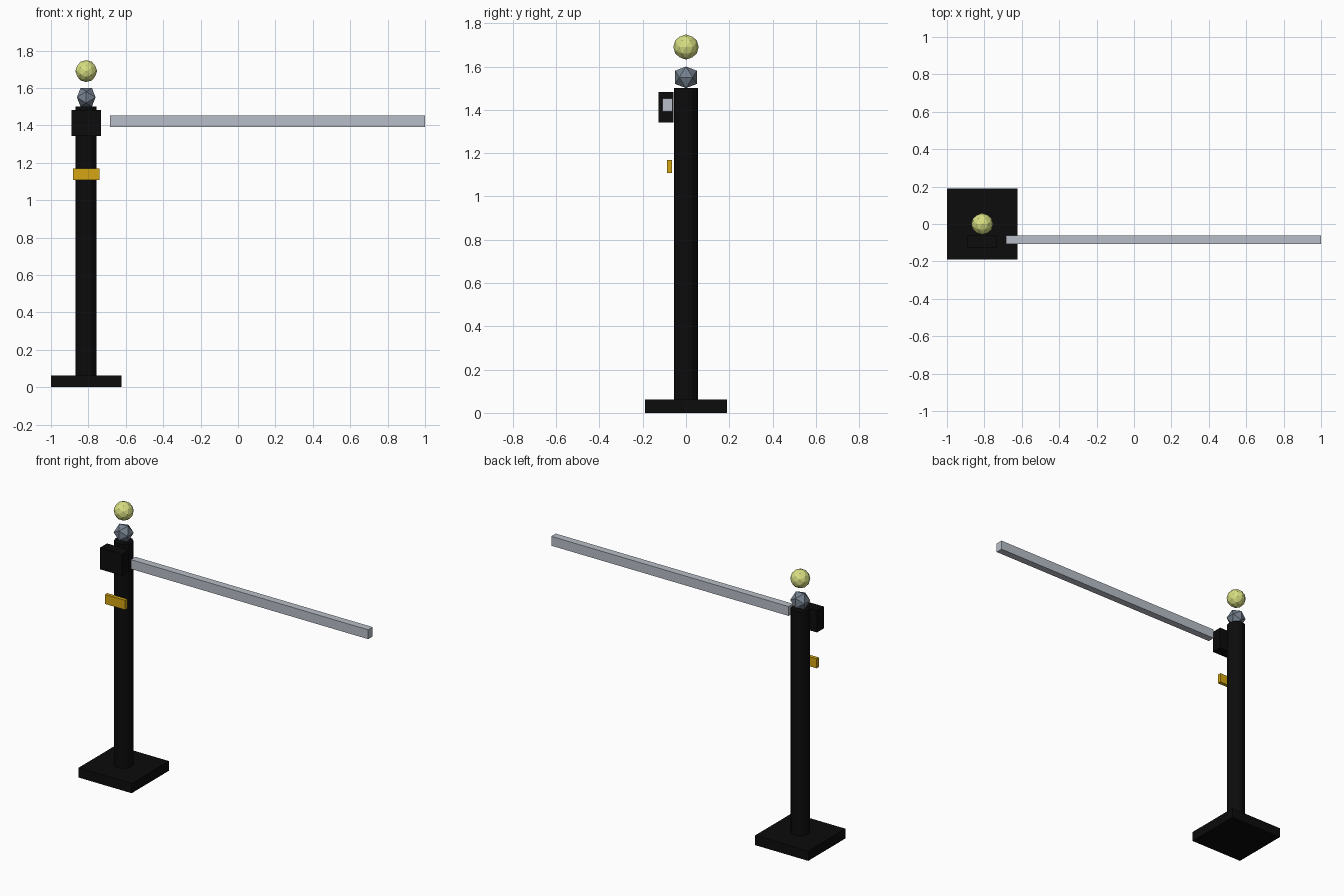
import bpy, bmesh, math
from mathutils import Vector

if "Cube" in bpy.data.objects:
    bpy.data.objects.remove(bpy.data.objects["Cube"])

CX = -0.8115  # post axis


def material(name, rgb):
    m = bpy.data.materials.new(name)
    m.diffuse_color = (*rgb, 1.0)
    m.use_nodes = True
    m.node_tree.nodes["Principled BSDF"].inputs["Base Color"].default_value = m.diffuse_color
    return m


black = material("black", (0.0035, 0.0035, 0.0035))
silver = material("silver grey", (0.48, 0.52, 0.58))
gold = material("gold", (0.66, 0.38, 0.006))
steel = material("steel grey", (0.18, 0.22, 0.275))
lemon = material("pale yellow", (0.68, 0.73, 0.22))


def finish(name, bm, mat):
    bmesh.ops.recalc_face_normals(bm, faces=bm.faces)
    me = bpy.data.meshes.new(name)
    bm.to_mesh(me)
    bm.free()
    me.materials.append(mat)
    ob = bpy.data.objects.new(name, me)
    bpy.context.collection.objects.link(ob)
    return ob


def box(name, x, y, z, mat):
    bm = bmesh.new()
    bmesh.ops.create_cube(bm, size=1)
    for v in bm.verts:
        v.co = [(r[0] + r[1]) / 2 + c * (r[1] - r[0]) for r, c in zip((x, y, z), v.co)]
    return finish(name, bm, mat)


def icosa(name, radius, z, mat, detail=False):
    # axis-aligned icosahedron, optionally split once into 80 faces
    t = (1 + math.sqrt(5)) / 2
    pts = []
    for a in (-1, 1):
        for b in (-t, t):
            pts += [Vector((a, 0, b)), Vector((0, b, a)), Vector((b, a, 0))]
    if detail:
        pts += [(p + q) / 2 for i, p in enumerate(pts) for q in pts[:i]
                if (p - q).length < 2.1]
    bm = bmesh.new()
    for p in pts:
        bm.verts.new(p.normalized() * radius + Vector((CX, 0, z)))
    bmesh.ops.convex_hull(bm, input=bm.verts)
    return finish(name, bm, mat)


# foot plate and post
box("base_plate", (-1, -0.623), (-0.1885, 0.1885), (0, 0.0625), black)
bm = bmesh.new()
bmesh.ops.create_cone(bm, cap_ends=True, segments=12, radius1=0.056, radius2=0.056, depth=1.44)
bmesh.ops.translate(bm, verts=bm.verts, vec=(CX, 0, 0.78))
finish("post", bm, black)

# arm housing, arm and plate on the front
box("arm_housing", (CX - 0.078, CX + 0.078), (-0.127, -0.058), (1.342, 1.482), black)
box("barrier_arm", (-0.685, 1.0), (-0.108, -0.062), (1.392, 1.452), silver)
box("front_plate", (CX - 0.071, CX + 0.071), (-0.088, -0.065), (1.107, 1.168), gold)

# lamp holder and floating lamp
icosa("lamp_holder", 0.0585, 1.55, steel)
icosa("lamp", 0.0585, 1.69, lemon, detail=True)
